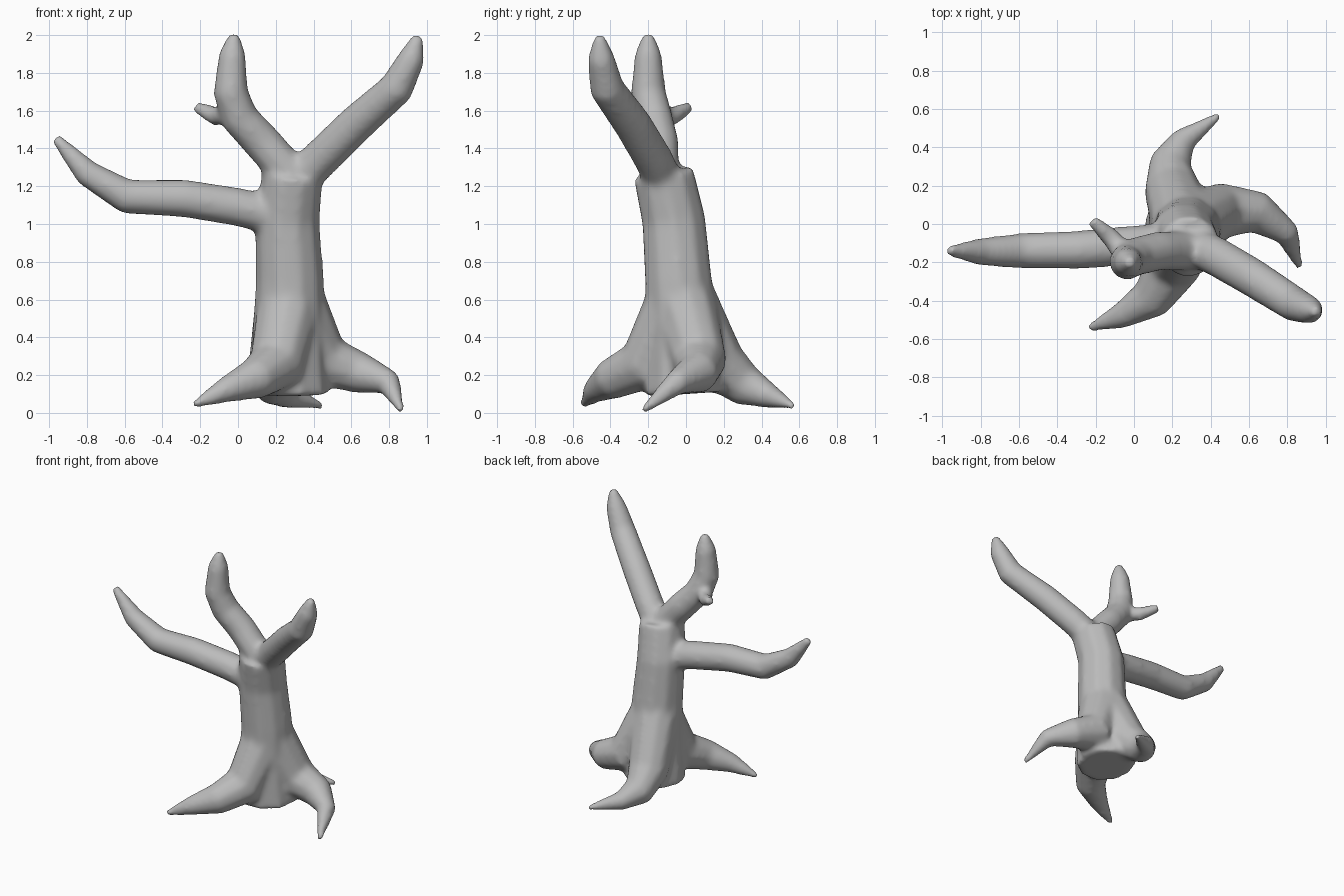
import bpy

# Remove the default cube
cube = bpy.data.objects.get("Cube")
if cube:
    bpy.data.objects.remove(cube, do_unlink=True)

# Bark material
grey = (0.5, 0.5, 0.5, 1)
bark = bpy.data.materials.new("grey bark")
bark.use_nodes = True
bark.diffuse_color = grey
bark.node_tree.nodes["Principled BSDF"].inputs["Base Color"].default_value = grey

# One curve holds the centre line of every limb
curve = bpy.data.curves.new("limb_paths", "CURVE")
curve.dimensions = "3D"
curve.bevel_depth = 1.0
curve.bevel_resolution = 3
curve.use_fill_caps = True


def add_limb(path, thick, thin, power):
    """Round tube along the path; a higher power keeps it thick for longer."""
    spline = curve.splines.new("POLY")
    last = len(path) - 1
    spline.points.add(last)
    for index, (point, position) in enumerate(zip(spline.points, path)):
        point.co = (*position, 1)
        point.radius = thin + (thick - thin) * (1 - (index / last) ** power)


def add_branch(*path):
    add_limb(path, thick=0.105, thin=0.03, power=4)


def add_root(*path):
    add_limb(path, thick=0.175, thin=0.022, power=1.3)


# Trunk, flared at the base and leaning forward at the top
add_limb([(.27, 0, .1), (.27, -.02, .4), (.275, -.04, .7), (.26, -.065, 1.02), (.29, -.12, 1.27)],
         thick=0.22, thin=0.165, power=0.6)

# Right, middle and left branches
add_branch((.25, -.09, 1.03), (0, -.11, 1.09), (-.28, -.135, 1.135), (-.59, -.14, 1.145),
           (-.8, -.145, 1.27), (-.97, -.14, 1.46))
add_branch((.28, -.14, 1.26), (.13, -.14, 1.43), (.01, -.17, 1.56), (-.04, -.2, 1.7),
           (-.03, -.2, 1.9), (-.02, -.2, 2.01))
add_branch((.3, -.11, 1.21), (.43, -.17, 1.34), (.62, -.28, 1.525), (.84, -.42, 1.72),
           (.92, -.45, 1.88), (.955, -.46, 2))

# Twig behind the middle branch
add_limb([(-.03, -.19, 1.59), (-.12, -.07, 1.57), (-.22, .02, 1.62)], thick=0.06, thin=0.035, power=2)

# Front, back and left roots
add_root((.28, -.03, .62), (.2, -.22, .25), (.09, -.39, .18), (-.07, -.48, .12), (-.24, -.545, .04))
add_root((.26, -.01, .6), (.2, .18, .25), (.19, .32, .14), (.26, .44, .09), (.45, .57, .035))
add_root((.29, -.02, .6), (.46, .07, .27), (.65, .06, .21), (.8, -.05, .16), (.865, -.23, .01))

# Turn the swept limbs into a mesh
paths = bpy.data.objects.new("limb_paths", curve)
bpy.context.collection.objects.link(paths)
bpy.context.view_layer.update()
evaluated = paths.evaluated_get(bpy.context.evaluated_depsgraph_get())
mesh = bpy.data.meshes.new_from_object(evaluated)
bpy.data.objects.remove(paths, do_unlink=True)

# Fuse the limbs into one bare tree with softened joints
mesh.name = "bare_tree"
mesh.materials.clear()
mesh.materials.append(bark)
tree = bpy.data.objects.new("bare_tree", mesh)
bpy.context.collection.objects.link(tree)
fuse = tree.modifiers.new("fuse", "REMESH")
fuse.mode = "VOXEL"
fuse.voxel_size = 0.016
fuse.use_smooth_shade = True
soften = tree.modifiers.new("soften", "SMOOTH")
soften.factor = 0.5
soften.iterations = 20
